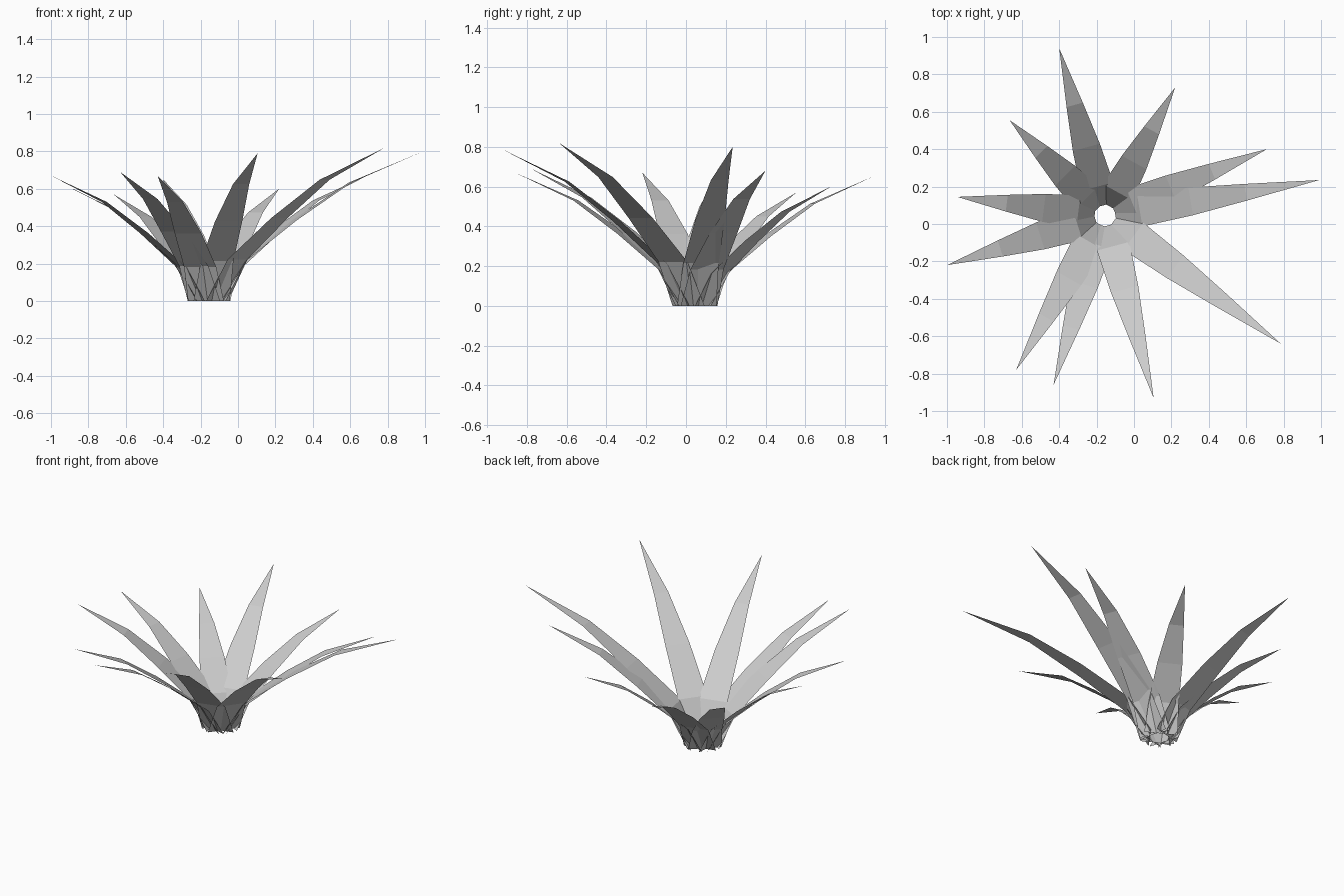
import bpy
import math
from mathutils import Vector

cube = bpy.data.objects.get("Cube")
if cube:
    bpy.data.objects.remove(cube, do_unlink=True)

leaf_grey = bpy.data.materials.new("leaf_grey")
leaf_grey.use_nodes = True
colour = (0.6, 0.6, 0.6, 1)
leaf_grey.diffuse_color = colour
leaf_grey.node_tree.nodes["Principled BSDF"].inputs["Base Color"].default_value = colour

CENTRE = Vector((-0.155, 0.045, 0))
BASE_RADIUS = 0.055

# Leaf outline: fraction outward, fraction of height, half width
OUTLINE = [(0, 0, 0.1), (0.12, 0.27, 0.09), (0.37, 0.54, 0.075), (0.64, 0.79, 0.045)]

# Tip position of each leaf, clockwise from the back
TIPS = [
    (-0.40, 0.94, 0.65), (0.22, 0.73, 0.60), (0.71, 0.40, 0.68),
    (0.99, 0.235, 0.80), (0.785, -0.64, 0.82), (0.105, -0.93, 0.79),
    (-0.43, -0.86, 0.67), (-0.63, -0.78, 0.69), (-1.0, -0.22, 0.67),
    (-0.945, 0.145, 0.63), (-0.665, 0.555, 0.57),
]


def make_leaf(name, tip):
    """A flat, arching blade of three quads and a pointed end."""
    tip = Vector(tip)
    reach = (tip - CENTRE).to_2d()
    outward = reach.normalized().to_3d()
    across = Vector((-outward.y, outward.x, 0))
    length = reach.length - BASE_RADIUS
    verts = []
    for along, rise, half in OUTLINE:
        mid = CENTRE + outward * (BASE_RADIUS + along * length)
        mid.z = rise * tip.z
        verts += [mid + across * half, mid - across * half]
    verts.append(tip)
    rows = len(OUTLINE)
    faces = [(2 * i, 2 * i + 1, 2 * i + 3, 2 * i + 2) for i in range(rows - 1)]
    faces.append((2 * rows - 2, 2 * rows - 1, 2 * rows))
    mesh = bpy.data.meshes.new(name)
    mesh.from_pydata(verts, [], faces)
    mesh.materials.append(leaf_grey)
    # Upper side is the front of each face
    if mesh.polygons[-1].normal.z < 0:
        mesh.flip_normals()
    leaf = bpy.data.objects.new(name, mesh)
    bpy.context.collection.objects.link(leaf)


for number, tip in enumerate(TIPS, 1):
    make_leaf(f"leaf_{number}", tip)
